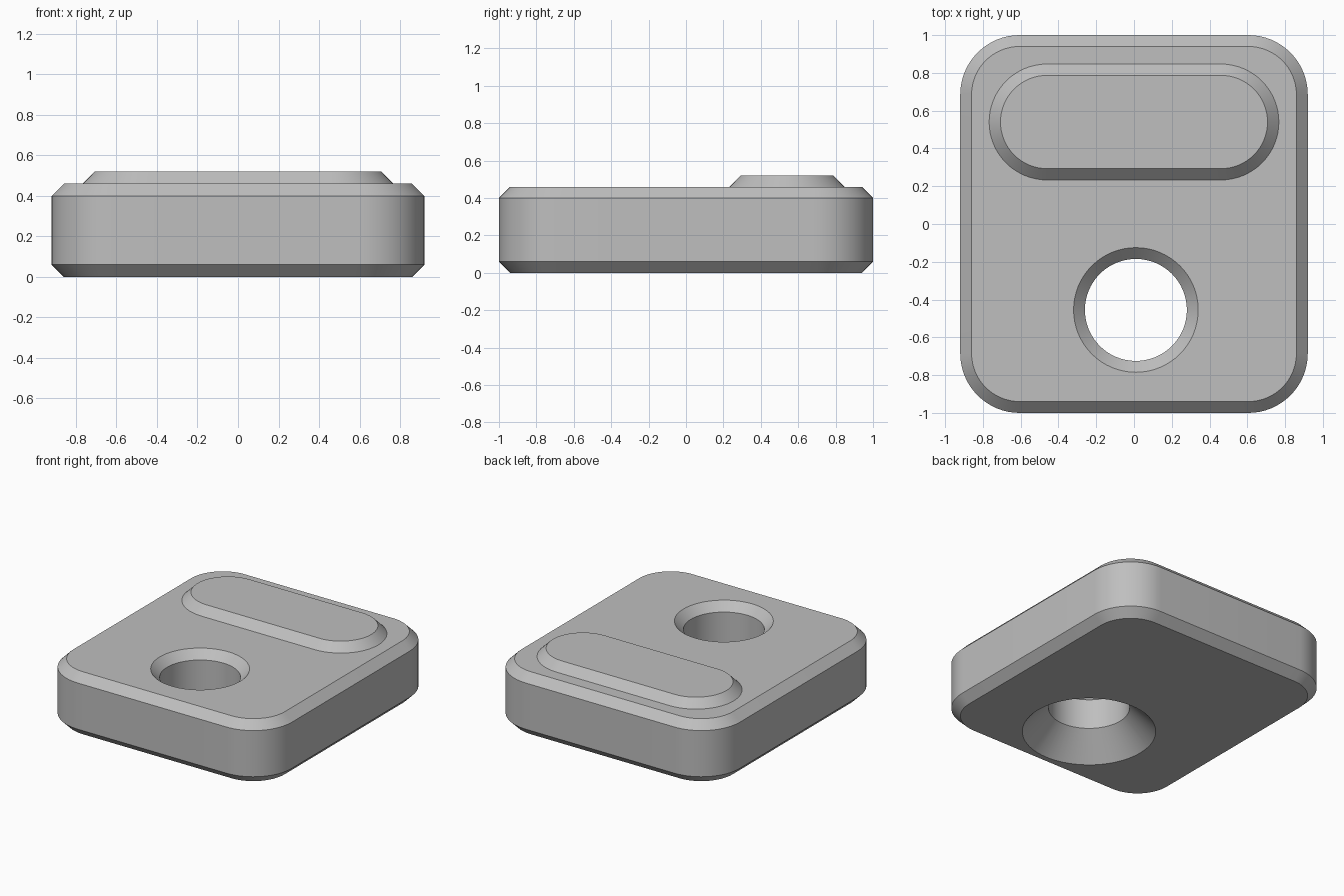
import bpy, bmesh
from math import cos, sin, pi, radians

cube = bpy.data.objects.get("Cube")
if cube:
    bpy.data.objects.remove(cube, do_unlink=True)

grey = bpy.data.materials.new("plain grey")
grey.use_nodes = True
colour = (0.52, 0.52, 0.52, 1)
grey.diffuse_color = colour
grey.node_tree.nodes["Principled BSDF"].inputs["Base Color"].default_value = colour


def outline(half_x, half_y, radius, steps=16):
    """Rounded rectangle, counter-clockwise; a circle when the halves equal the radius."""
    points = []
    for quarter, (sx, sy) in enumerate(((1, 1), (-1, 1), (-1, -1), (1, -1))):
        for i in range(steps + 1):
            a = (quarter + i / steps) * pi / 2
            points.append((sx * (half_x - radius) + radius * cos(a),
                           sy * (half_y - radius) + radius * sin(a)))
    return points


def loft(name, centre, half_x, half_y, radius, levels):
    """Closed solid through (height, inset) levels of one rounded outline."""
    bm = bmesh.new()
    rings = []
    for z, inset in levels:
        pts = outline(half_x - inset, half_y - inset, radius - inset)
        rings.append([bm.verts.new((centre[0] + x, centre[1] + y, z)) for x, y in pts])
    for low, high in zip(rings, rings[1:]):
        for i in range(len(low)):
            j = (i + 1) % len(low)
            bm.faces.new((low[i], low[j], high[j], high[i]))
    bm.faces.new(rings[0][::-1])
    bm.faces.new(rings[-1])
    bmesh.ops.remove_doubles(bm, verts=bm.verts, dist=1e-5)
    bmesh.ops.recalc_face_normals(bm, faces=bm.faces)
    mesh = bpy.data.meshes.new(name)
    bm.to_mesh(mesh)
    bm.free()
    mesh.materials.append(grey)
    obj = bpy.data.objects.new(name, mesh)
    bpy.context.collection.objects.link(obj)
    return obj


def select_only(obj):
    bpy.ops.object.select_all(action='DESELECT')
    obj.select_set(True)
    bpy.context.view_layer.objects.active = obj


# Chamfered base plate
plate = loft("base_plate", (0, 0), 0.92, 1.0, 0.315,
             [(0, 0.06), (0.06, 0), (0.40, 0), (0.46, 0.06)])

# Raised pad near the back, sunk slightly into the plate
pad = loft("raised_pad", (0, 0.54), 0.767, 0.307, 0.307,
           [(0.43, 0), (0.46, 0), (0.52, 0.06)])

# Through hole: wide countersink below, small chamfer above
cutter = loft("hole_cutter", (0.01, -0.455), 0.27, 0.27, 0.27,
              [(-0.05, -0.224), (0.18, 0), (0.40, 0), (0.51, -0.11)])
cutter.hide_render = True
cut = plate.modifiers.new("hole", 'BOOLEAN')
cut.operation = 'DIFFERENCE'
cut.solver = 'EXACT'
cut.object = cutter
select_only(plate)
bpy.ops.object.modifier_apply(modifier=cut.name)
bpy.data.objects.remove(cutter, do_unlink=True)

# Smooth round walls, crisp chamfer edges
for obj in (plate, pad):
    select_only(obj)
    bpy.ops.object.shade_smooth_by_angle(angle=radians(25))
